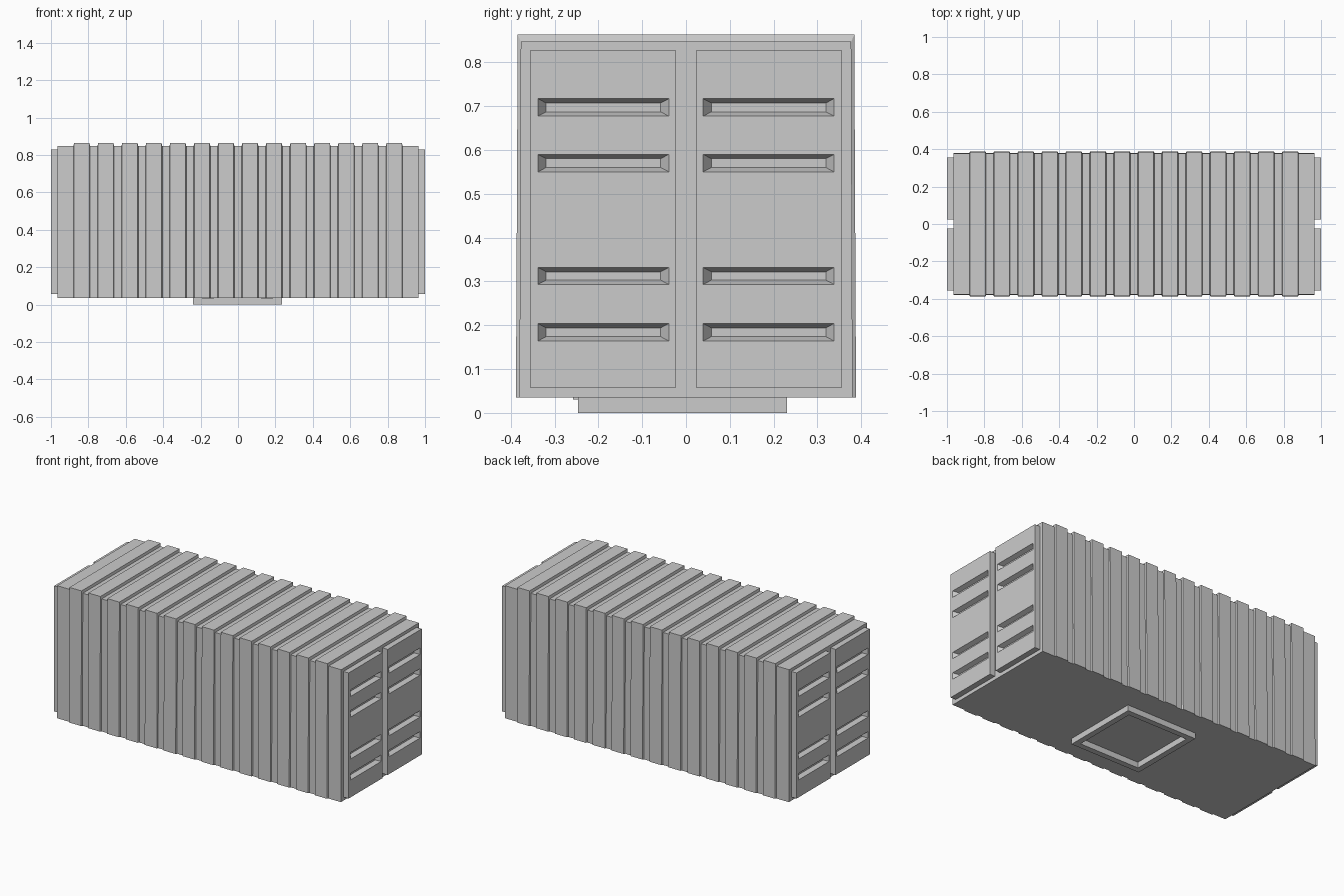
import bpy, bmesh

if "Cube" in bpy.data.objects:
    bpy.data.objects.remove(bpy.data.objects["Cube"])


def make_object(name, bm):
    bmesh.ops.recalc_face_normals(bm, faces=bm.faces)
    mesh = bpy.data.meshes.new(name)
    bm.to_mesh(mesh)
    bm.free()
    ob = bpy.data.objects.new(name, mesh)
    bpy.context.collection.objects.link(ob)
    return ob


def add_box(bm, x0, x1, y0, y1, z0, z1):
    verts = bmesh.ops.create_cube(bm, size=1)["verts"]
    for v in verts:
        v.co = (x1 if v.co.x > 0 else x0,
                y1 if v.co.y > 0 else y0,
                z1 if v.co.z > 0 else z0)


# Corrugated body: cross-sections lofted along x, alternating groove and rib
def section(bm, x, rib):
    wb, wt, top = (0.388, 0.384, 0.863) if rib else (0.380, 0.377, 0.847)
    pts = [(-wb, 0.035), (wb, 0.035), (wt, top), (-wt, top)]
    return [bm.verts.new((x, y, z)) for y, z in pts]


RIBS, PITCH, HALF, SLOPE = 14, 0.1285, 0.043, 0.004
stations = [(-0.965, False)]
for i in range(RIBS):
    c = (i - (RIBS - 1) / 2) * PITCH
    stations += [(c - HALF - SLOPE / 2, False), (c - HALF + SLOPE / 2, True),
                 (c + HALF - SLOPE / 2, True), (c + HALF + SLOPE / 2, False)]
stations.append((0.965, False))

bm = bmesh.new()
rings = [section(bm, x, rib) for x, rib in stations]
for a, b in zip(rings, rings[1:]):
    for k in range(4):
        n = (k + 1) % 4
        bm.faces.new((a[k], a[n], b[n], b[k]))
bm.faces.new(rings[0])
bm.faces.new(rings[-1])
make_object("corrugated_body", bm)

# Door panels: face grid with tapered slot recesses
SLOTS = [(0.164, 0.204), (0.293, 0.332), (0.550, 0.590), (0.677, 0.717)]
Y0, Y1, Z0, Z1 = 0.024, 0.355, 0.057, 0.828
SY0, SY1 = 0.039, 0.338


def door_panel(name, sx, sy):
    bm = bmesh.new()
    ys = [Y0, SY0, SY1, Y1]
    zs = [Z0] + [z for s in SLOTS for z in s] + [Z1]
    grid = [[bm.verts.new((sx, sy * y, z)) for z in zs] for y in ys]
    for i in range(3):
        for j in range(len(zs) - 1):
            outer = [grid[i][j], grid[i + 1][j], grid[i + 1][j + 1], grid[i][j + 1]]
            if i == 1 and j % 2 == 1:
                # recess with sloping sides
                a, b = SY0 + 0.019, SY1 - 0.019
                c, d = zs[j] + 0.010, zs[j + 1] - 0.010
                inner = [bm.verts.new((sx * 0.973, sy * y, z))
                         for y, z in ((a, c), (b, c), (b, d), (a, d))]
                for k in range(4):
                    n = (k + 1) % 4
                    bm.faces.new((outer[k], outer[n], inner[n], inner[k]))
                bm.faces.new(inner)
            else:
                bm.faces.new(outer)
    # rim and back of the panel
    rim = [e for e in bm.edges if e.is_boundary]
    ext = bmesh.ops.extrude_edge_only(bm, edges=rim)["geom"]
    for v in ext:
        if isinstance(v, bmesh.types.BMVert):
            v.co.x = sx * 0.963
    bmesh.ops.holes_fill(bm, edges=[e for e in bm.edges if e.is_boundary], sides=0)
    make_object(name, bm)


for sx, end in ((1, "right"), (-1, "left")):
    for sy, side in ((1, "back"), (-1, "front")):
        door_panel(f"{end}_{side}_door_panel", sx, sy)

# Square mounting frame underneath, open in the middle
bm = bmesh.new()
X0, X1, FY0, FY1, W = -0.24, 0.236, -0.246, 0.231, 0.035
outer = [(X0, FY0), (X1, FY0), (X1, FY1), (X0, FY1)]
inner = [(X0 + W, FY0 + W), (X1 - W, FY0 + W), (X1 - W, FY1 - W), (X0 + W, FY1 - W)]
loops = [[bm.verts.new((x, y, z)) for x, y in pts]
         for pts, z in ((outer, 0.037), (outer, 0), (inner, 0), (inner, 0.037))]
for a, b in zip(loops, loops[1:] + loops[:1]):
    for k in range(4):
        n = (k + 1) % 4
        bm.faces.new((a[k], a[n], b[n], b[k]))
make_object("bottom_frame", bm)

# Two small tabs on the front edge of the frame
bm = bmesh.new()
for x in (-0.16, 0.155):
    add_box(bm, x - 0.03, x + 0.03, -0.258, -0.244, 0.03, 0.037)
make_object("frame_tabs", bm)
